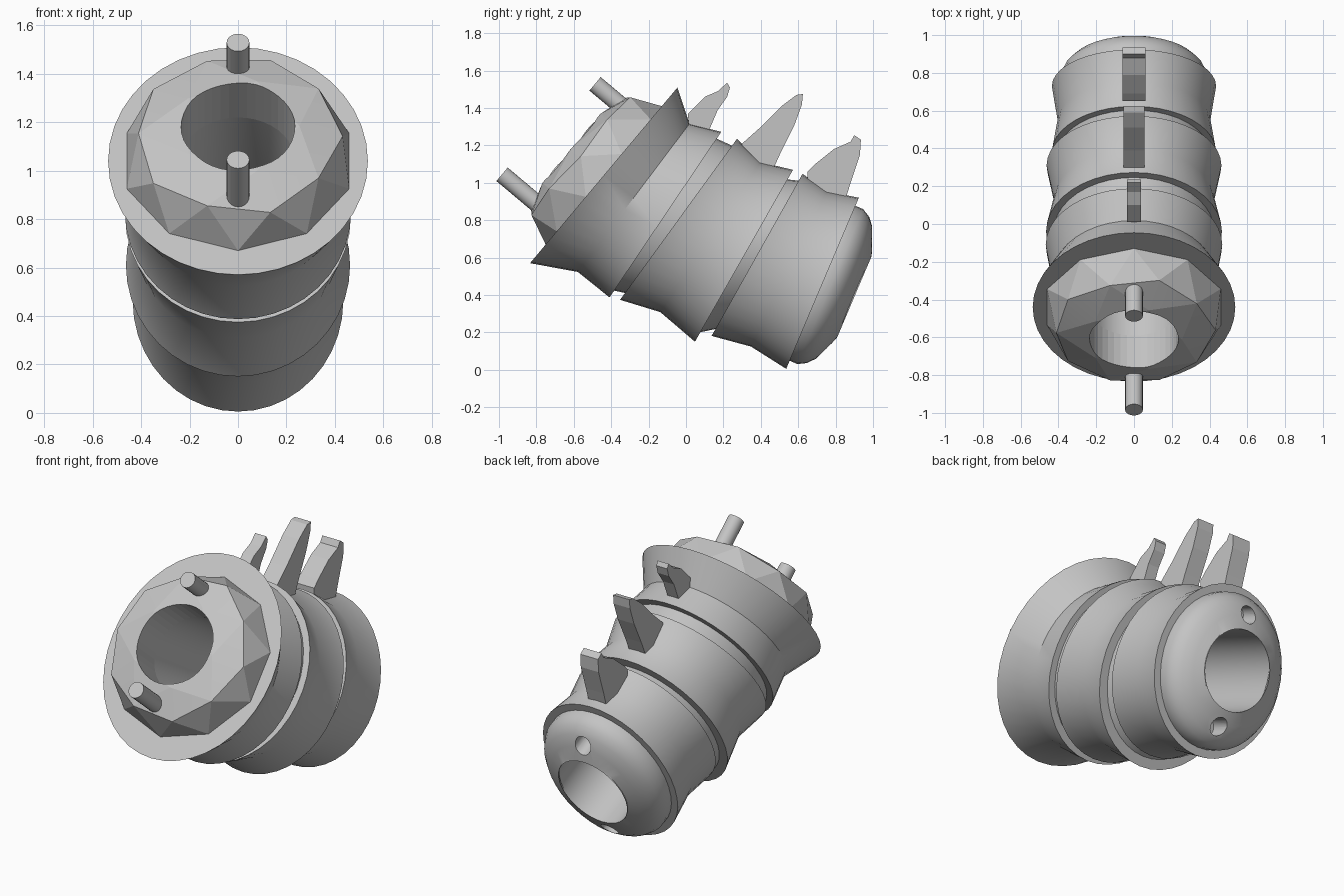
import bpy, bmesh, math
from mathutils import Matrix, Vector

if "Cube" in bpy.data.objects:
    bpy.data.objects.remove(bpy.data.objects["Cube"])

grey = bpy.data.materials.new("plain grey")
grey.use_nodes = True
colour = (0.55, 0.55, 0.55, 1)
grey.diffuse_color = colour
grey.node_tree.nodes["Principled BSDF"].inputs["Base Color"].default_value = colour

SIDES = 40
OVAL = 0.875      # body width compared with its height
BORE = 0.235


def frame(y, z, tilt):
    """Local y runs up the tilted plane, local z points out of the front."""
    s, c = math.sin(math.radians(tilt)), math.cos(math.radians(tilt))
    return Matrix(((1, 0, 0, 0), (0, s, -c, y), (0, c, s, z), (0, 0, 0, 1)))


def finish(name, bm, matrix=None):
    if matrix:
        bm.transform(matrix)
    bmesh.ops.recalc_face_normals(bm, faces=bm.faces)
    mesh = bpy.data.meshes.new(name)
    bm.to_mesh(mesh)
    bm.free()
    mesh.materials.append(grey)
    ob = bpy.data.objects.new(name, mesh)
    bpy.context.collection.objects.link(ob)
    return ob


def activate(ob):
    bpy.ops.object.select_all(action="DESELECT")
    ob.select_set(True)
    bpy.context.view_layer.objects.active = ob


def smooth(ob, degrees=35):
    activate(ob)
    bpy.ops.object.shade_smooth_by_angle(angle=math.radians(degrees))


def rod(name, matrix, up, start, end, radius, sides=20):
    bm = bmesh.new()
    bmesh.ops.create_cone(bm, cap_ends=True, segments=sides, radius1=radius,
                          radius2=radius, depth=end - start)
    return finish(name, bm, matrix @ Matrix.Translation((0, up, (start + end) / 2)))


def cut(ob, cutter):
    cutter.hide_render = True
    mod = ob.modifiers.new("cut", "BOOLEAN")
    mod.operation, mod.solver, mod.object = "DIFFERENCE", "EXACT", cutter
    activate(ob)
    bpy.ops.object.modifier_apply(modifier=mod.name)
    bpy.data.objects.remove(cutter)


# Planes along the curled body: (y, z, tilt) and radius
disc = frame(-0.44, 1.04, 40)
seg1_mid = frame(-0.28, 0.92, 37)
seg1_rear = frame(-0.11, 0.83, 34)
seg2_front = frame(-0.04, 0.805, 36)
seg2_mid = frame(0.13, 0.71, 33.7)
seg2_rear = frame(0.31, 0.61, 29.7)
seg3_front = frame(0.38, 0.615, 29.3)
seg3_mid = frame(0.55, 0.54, 26)
seg3_rear = frame(0.73, 0.463, 23)

# Flared segments with narrow necks between them
rings = [(disc, 0, 0.613, OVAL), (seg1_mid, 0, 0.496, OVAL), (seg1_rear, 0, 0.534, OVAL),
         (seg1_rear, 0, 0.49, OVAL), (seg2_front, 0, 0.487, OVAL),
         (seg2_front, 0, 0.532, OVAL), (seg2_mid, 0, 0.482, OVAL), (seg2_rear, 0, 0.529, OVAL),
         (seg2_rear, 0, 0.47, OVAL), (seg3_front, 0, 0.455, OVAL),
         (seg3_front, 0, 0.497, OVAL), (seg3_mid, 0, 0.462, OVAL), (seg3_rear, 0, 0.497, OVAL)]
# Rounded rear cap
for depth, radius in ((0, 0.45), (0.045, 0.45), (0.09, 0.425), (0.125, 0.385),
                      (0.155, 0.32), (0.18, 0.25)):
    rings.append((seg3_rear, -depth, radius, OVAL))
# Bore running back to the front disc
rings.append((seg3_rear, -0.185, BORE, 0.95))
for plane in (seg3_front, seg2_mid, seg1_rear, disc):
    rings.append((plane, 0, BORE, 1))

bm = bmesh.new()
loops = []
for plane, out, radius, oval in rings:
    loops.append([bm.verts.new(plane @ Vector((radius * oval * math.sin(a), radius * math.cos(a), out)))
                  for a in (2 * math.pi * i / SIDES for i in range(SIDES))])
for i, loop in enumerate(loops):
    following = loops[(i + 1) % len(loops)]
    for j in range(SIDES):
        k = (j + 1) % SIDES
        bm.faces.new((loop[j], loop[k], following[k], following[j]))
body = finish("segmented_body", bm)

# Peg sockets in the rear cap
for up in (-0.33, 0.33):
    cut(body, rod("socket_cutter", seg3_rear, up, -0.4, -0.03, 0.052))
smooth(body)

# Faceted front dome, flattened and bored
bm = bmesh.new()
bmesh.ops.create_icosphere(bm, subdivisions=2, radius=1)
bmesh.ops.delete(bm, geom=[v for v in bm.verts if v.co.z < -0.05], context="VERTS")
for v in bm.verts:
    height = 0.23 * (1 - (1 - v.co.z) ** 2)
    v.co = Vector((v.co.x * 0.483, v.co.y * 0.483, height))
bmesh.ops.holes_fill(bm, edges=[e for e in bm.edges if e.is_boundary], sides=0)
dome = finish("front_dome", bm, disc)
cut(dome, rod("bore_cutter", disc, 0, -0.2, 0.5, BORE, SIDES))
smooth(dome, 8)

# Front pegs
for name, up, tip in (("upper_peg", 0.345, 0.35), ("lower_peg", -0.345, 0.42)):
    smooth(rod(name, disc, up, 0.03, tip, 0.047))


# Back spines: side outlines given as (y, z), extruded across x
def spine(name, outline, half):
    bm = bmesh.new()
    face = bm.faces.new([bm.verts.new((-half, y, z)) for y, z in outline])
    new = bmesh.ops.extrude_face_region(bm, geom=[face])["geom"]
    bmesh.ops.translate(bm, vec=(2 * half, 0, 0),
                        verts=[v for v in new if isinstance(v, bmesh.types.BMVert)])
    finish(name, bm)


spine("front_spine", [(0.02, 1.25), (0.01, 1.37), (0.1, 1.46), (0.17, 1.49), (0.22, 1.535),
                      (0.235, 1.51), (0.22, 1.46), (0.17, 1.39), (0.11, 1.25)], 0.037)
spine("middle_spine", [(0.3, 1.08), (0.3, 1.21), (0.39, 1.29), (0.51, 1.41), (0.59, 1.47),
                       (0.625, 1.475), (0.62, 1.42), (0.58, 1.31), (0.51, 1.17), (0.46, 1.06)], 0.055)
spine("rear_spine", [(0.65, 0.92), (0.65, 1.06), (0.69, 1.1), (0.79, 1.18), (0.88, 1.22),
                     (0.9, 1.255), (0.935, 1.23), (0.93, 1.15), (0.88, 1.0), (0.84, 0.87)], 0.06)
